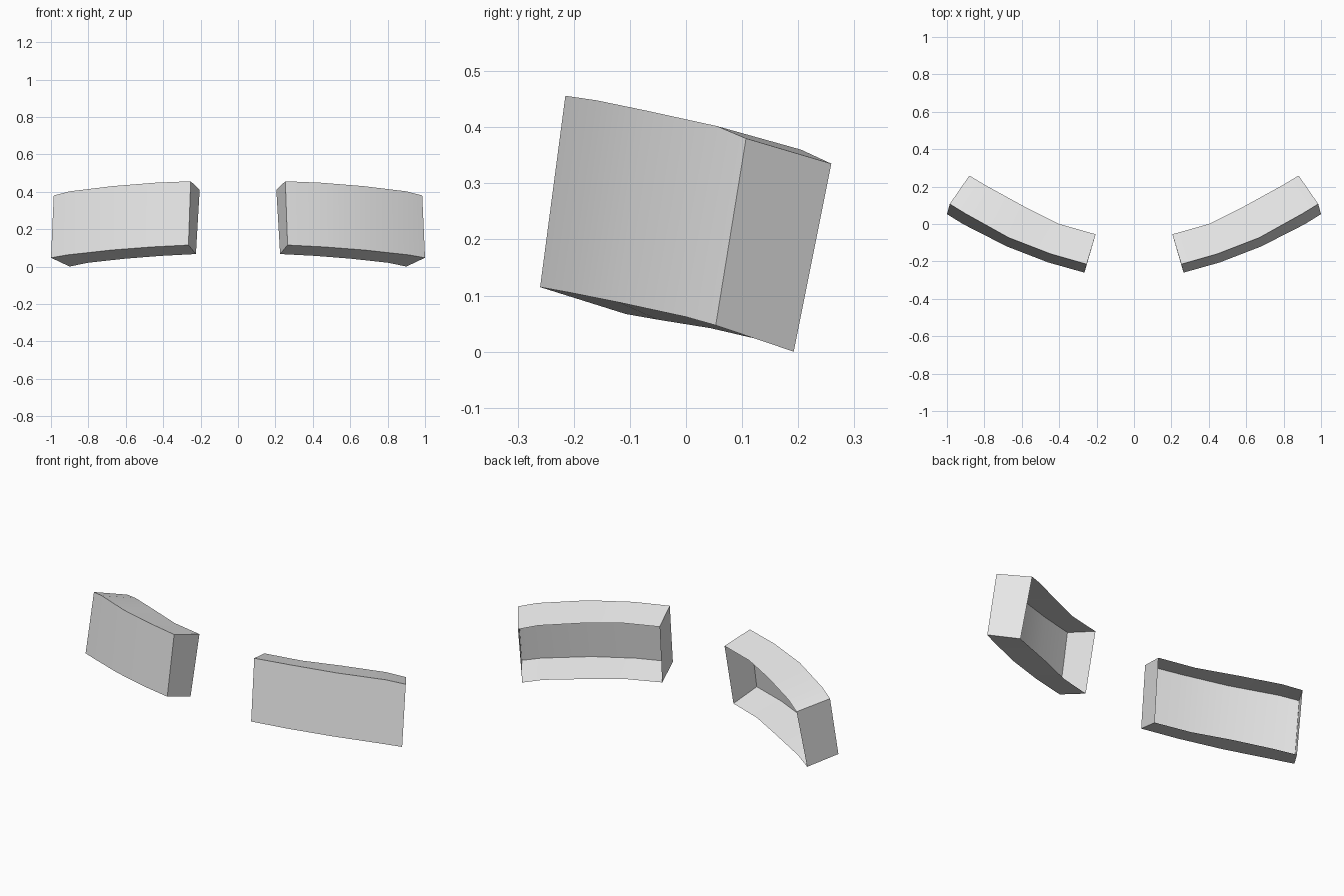
import bpy
import bmesh

default_cube = bpy.data.objects.get("Cube")
if default_cube:
    bpy.data.objects.remove(default_cube, do_unlink=True)

grey = bpy.data.materials.new("light_grey")
grey.use_nodes = True
colour = (0.8, 0.8, 0.8, 1.0)
grey.diffuse_color = colour
grey.node_tree.nodes["Principled BSDF"].inputs["Base Color"].default_value = colour

# Four long edges of the curved shell, each running from inner to outer end
front_bottom = [(.265, -.26, .115), (.46, -.205, .105), (.68, -.12, .088),
                (.915, 0, .062), (1, .053, .047)]
front_top = [(.253, -.215, .456), (.445, -.16, .448), (.67, -.073, .43),
             (.9, .055, .402), (.985, .107, .38)]
back_top = [(.205, -.055, .41), (.4, 0, .4), (.59, .095, .385),
            (.79, .205, .36), (.88, .259, .335)]
back_bottom = [(.225, -.107, .067), (.415, -.05, .057), (.605, .043, .042),
               (.805, .138, .02), (.9, .192, 0)]


def build_shell(name, side):
    """Curved box with an open back; side is +1 for left, -1 for right."""
    bm = bmesh.new()
    rails = [[bm.verts.new((side * x, y, z)) for x, y, z in rail]
             for rail in (front_bottom, front_top, back_top, back_bottom)]

    # Front, top and bottom walls
    for a, b in ((0, 1), (1, 2), (3, 0)):
        lower, upper = rails[a], rails[b]
        for i in range(len(lower) - 1):
            bm.faces.new((lower[i], lower[i + 1], upper[i + 1], upper[i]))

    # End walls
    bm.faces.new([rail[0] for rail in rails])
    bm.faces.new([rail[-1] for rail in reversed(rails)])

    if side < 0:
        bmesh.ops.reverse_faces(bm, faces=bm.faces[:])
    mesh = bpy.data.meshes.new(name)
    bm.to_mesh(mesh)
    bm.free()
    mesh.materials.append(grey)
    shell = bpy.data.objects.new(name, mesh)
    bpy.context.collection.objects.link(shell)

    # Smooth bend with crisp box edges
    bpy.ops.object.select_all(action="DESELECT")
    shell.select_set(True)
    bpy.context.view_layer.objects.active = shell
    bpy.ops.object.shade_smooth_by_angle()


build_shell("left_curved_shell", 1)
build_shell("right_curved_shell", -1)
